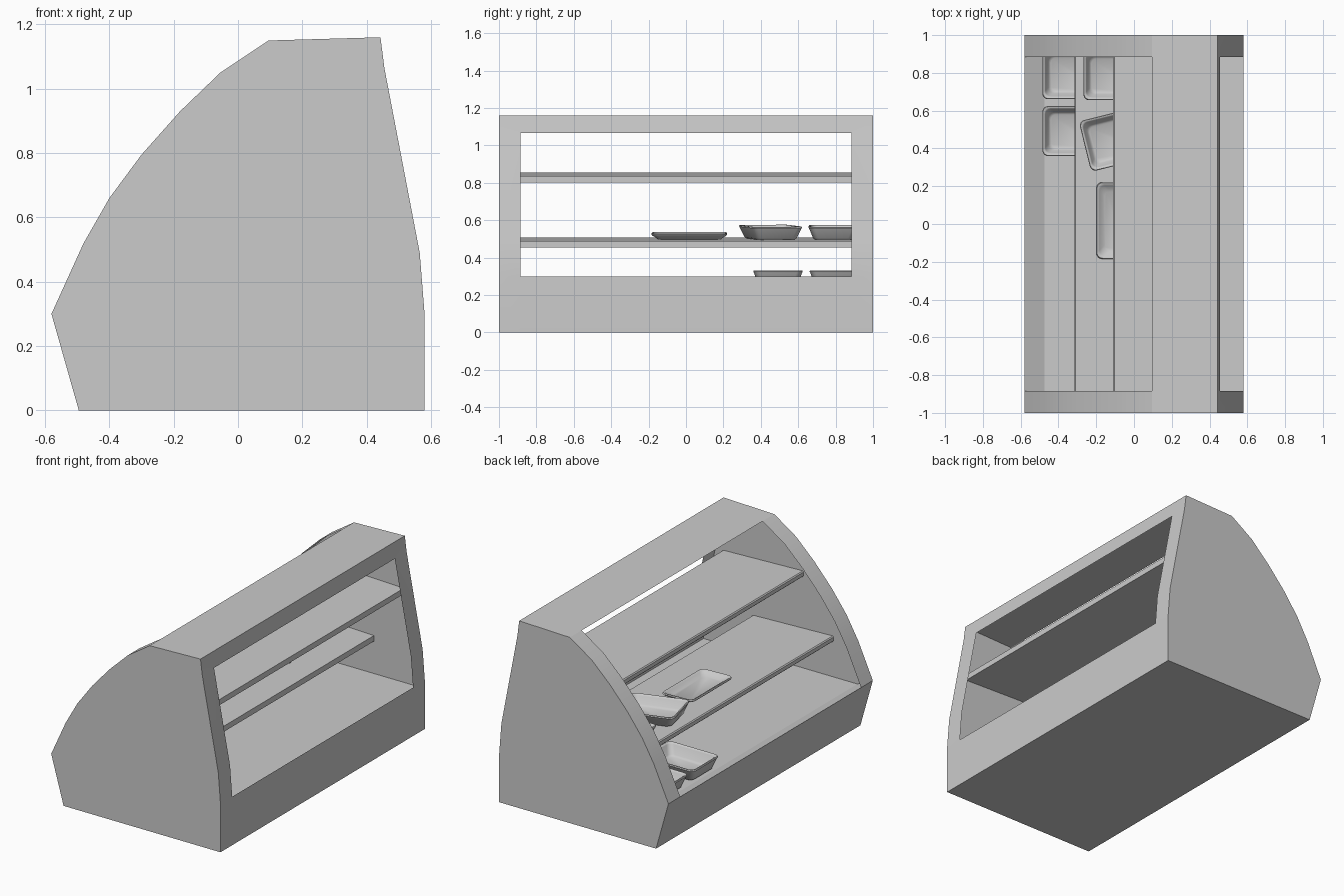
import bpy, bmesh, math
from mathutils import Matrix

if "Cube" in bpy.data.objects:
    bpy.data.objects.remove(bpy.data.objects["Cube"])

W, IN = 1.0, 0.885      # half length of the case, half length of its openings


def make_object(name, bm, smooth=25):
    bmesh.ops.remove_doubles(bm, verts=bm.verts, dist=0.0005)
    bmesh.ops.recalc_face_normals(bm, faces=bm.faces)
    mesh = bpy.data.meshes.new(name)
    bm.to_mesh(mesh)
    bm.free()
    ob = bpy.data.objects.new(name, mesh)
    bpy.context.collection.objects.link(ob)
    bpy.ops.object.select_all(action='DESELECT')
    ob.select_set(True)
    bpy.context.view_layer.objects.active = ob
    bpy.ops.object.shade_smooth_by_angle(angle=math.radians(smooth))
    return ob


def strips(bm, pts, spans):
    """Panels following an x-z profile, one for each y span."""
    for (x0, z0), (x1, z1) in zip(pts, pts[1:]):
        for a, b in spans:
            bm.faces.new([bm.verts.new(c) for c in
                          ((x0, a, z0), (x1, a, z1), (x1, b, z1), (x0, b, z0))])


# Case shell: end panels, solid strips and the frames round both openings
curve = [(-0.58, 0.30), (-0.48, 0.52), (-0.40, 0.66), (-0.30, 0.795),
         (-0.18, 0.93), (-0.055, 1.05), (0.095, 1.15)]
rear = [(0.455, 1.065), (0.565, 0.49), (0.58, 0.30)]
roof = [curve[-1], (0.443, 1.16), rear[0]]
base = [rear[-1], (0.58, 0.0), (-0.495, 0.0), curve[0]]
full = [(-W, -IN), (-IN, IN), (IN, W)]
sides = [full[0], full[2]]

bm = bmesh.new()
strips(bm, roof, full)
strips(bm, base, full)
strips(bm, curve, sides)
strips(bm, rear, sides)
outline = curve + roof[1:2] + rear + base[1:3]
for y in (-W, W):
    bm.faces.new([bm.verts.new((x, y, z)) for x, z in outline])
make_object("case_shell", bm)

# Sunken display floor with a sloping front lip
bm = bmesh.new()
strips(bm, [(-0.58, 0.30), (-0.475, 0.25), (0.58, 0.25)], [(-W, W)])
make_object("display_floor", bm, 10)


# Shelves, raised slightly at the front edge
def shelf(name, front, back, z):
    bm = bmesh.new()
    rise, thick, c = 0.018, 0.035, 0.006
    top = z + rise
    section = [(back, z), (back, z - thick), (front + c, top - thick),
               (front, top - thick + c), (front, top - c), (front + c, top)]
    strips(bm, section + section[:1], [(-0.995, 0.995)])
    for y in (-0.995, 0.995):
        bm.faces.new([bm.verts.new((x, y, h)) for x, h in section])
    make_object(name, bm)


shelf("lower_shelf", -0.315, 0.235, 0.488)
shelf("upper_shelf", -0.11, 0.44, 0.836)


# Trays: tapered, round-cornered dishes made of stacked rings
def ring(bm, sx, sy, inset, z, r):
    hx, hy, n = sx / 2 - inset, sy / 2 - inset, 5
    verts = []
    for k, (qx, qy) in enumerate(((1, 1), (-1, 1), (-1, -1), (1, -1))):
        for i in range(n):
            a = math.pi / 2 * (k + i / (n - 1))
            verts.append(bm.verts.new((qx * (hx - r) + r * math.cos(a),
                                       qy * (hy - r) + r * math.sin(a), z)))
    return verts


def tray(name, x, y, z, sx, sy, h, turn=0.0, tilt=0.0):
    bm = bmesh.new()
    t = 0.008
    levels = [(0.034, 0.0), (0.024, 0.008), (0.004, h - 0.012), (0.0, h - 0.006),
              (0.003, h), (0.010, h), (0.016, h - 0.008),
              (0.032, t + 0.010), (0.044, t)]
    rings = [ring(bm, sx, sy, i, lz, 0.03) for i, lz in levels]
    for a, b in zip(rings, rings[1:]):
        for i in range(len(a)):
            j = (i + 1) % len(a)
            bm.faces.new((a[i], a[j], b[j], b[i]))
    bm.faces.new(rings[0][::-1])
    bm.faces.new(rings[-1])
    ob = make_object(name, bm, 50)
    ob.matrix_world = (Matrix.Translation((x, y, z)) @ Matrix.Rotation(tilt, 4, 'Y')
                       @ Matrix.Rotation(turn, 4, 'Z'))


TILT = math.atan(0.018 / 0.55)
tray("floor_tray_a", -0.31, 0.492, 0.251, 0.35, 0.265, 0.08)
tray("floor_tray_b", -0.31, 0.793, 0.251, 0.35, 0.265, 0.08)
tray("shelf_tray_a", -0.095, 0.788, 0.4995, 0.35, 0.265, 0.07, 0.0, TILT)
tray("shelf_tray_b", -0.092, 0.452, 0.4995, 0.35, 0.275, 0.07, math.radians(14), TILT)
tray("long_tray", -0.09, 0.018, 0.4995, 0.22, 0.405, 0.033, 0.0, TILT)
